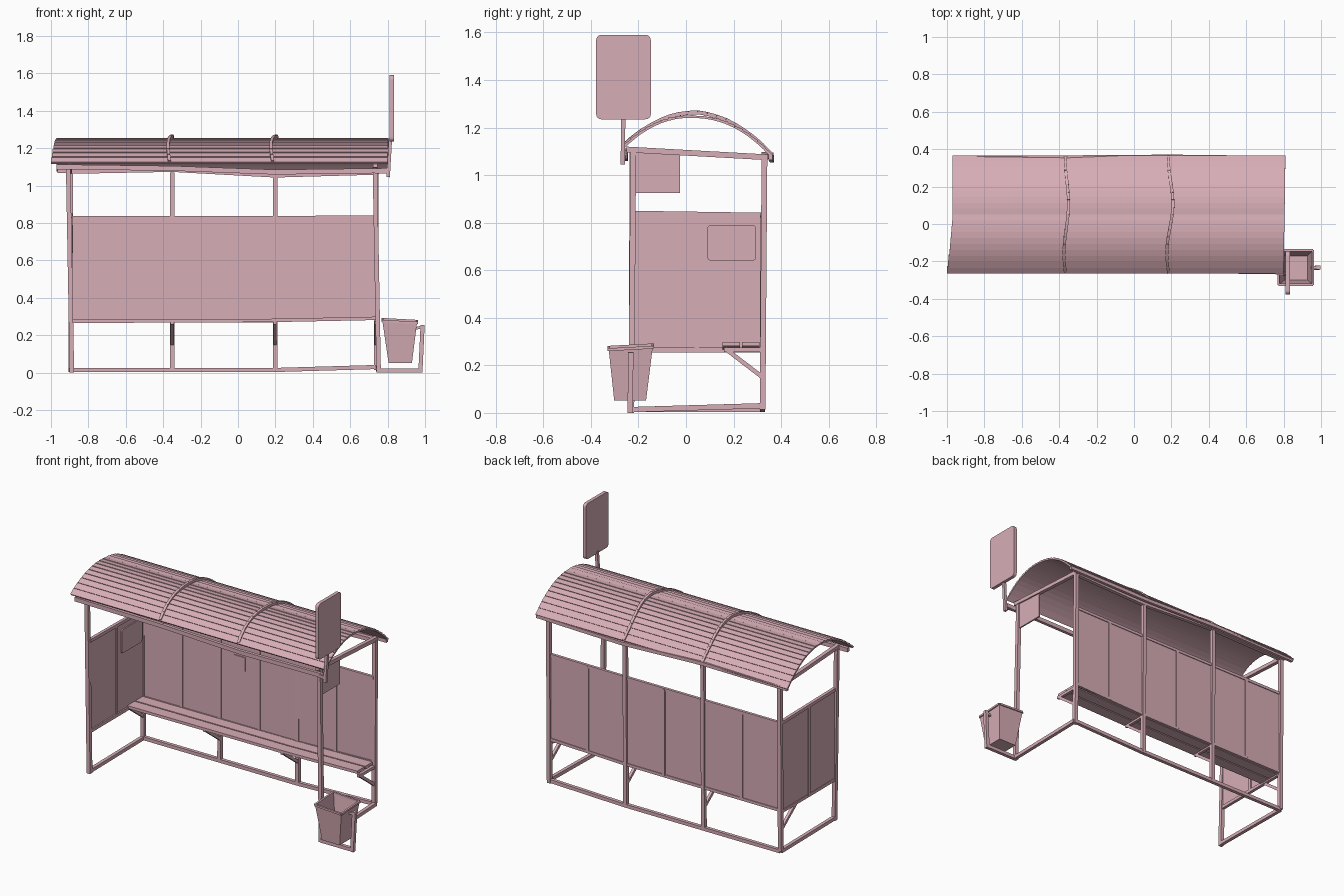
import bpy, bmesh, math
from mathutils import Vector

cube = bpy.data.objects.get("Cube")
if cube:
    bpy.data.objects.remove(cube, do_unlink=True)

pink = bpy.data.materials.new("dusty_pink")
pink.use_nodes = True
COLOUR = (0.68, 0.42, 0.47, 1)
pink.diffuse_color = COLOUR
pink.node_tree.nodes["Principled BSDF"].inputs["Base Color"].default_value = COLOUR


def finish(name, bm):
    bmesh.ops.recalc_face_normals(bm, faces=bm.faces)
    mesh = bpy.data.meshes.new(name)
    bm.to_mesh(mesh)
    bm.free()
    mesh.materials.append(pink)
    obj = bpy.data.objects.new(name, mesh)
    bpy.context.scene.collection.objects.link(obj)
    return obj


def hexa(bm, bottom, top):
    """Closed solid between two four-sided loops."""
    a = [bm.verts.new(p) for p in bottom]
    b = [bm.verts.new(p) for p in top]
    bm.faces.new(a)
    bm.faces.new(b)
    for i in range(4):
        j = (i + 1) % 4
        bm.faces.new((a[i], a[j], b[j], b[i]))


def add_bar(bm, start, end, w, h):
    """Rectangular bar; w and h are its two cross-section sizes."""
    a, b = Vector(start), Vector(end)
    d = (b - a).normalized()
    side = d.cross((0, 1, 0) if abs(d.z) > 0.9 else (0, 0, 1)).normalized() * w / 2
    up = side.cross(d).normalized() * h / 2
    ring = [side + up, up - side, -side - up, side - up]
    hexa(bm, [a + r for r in ring], [b + r for r in ring])


def bars(name, paths, w=0.024, h=None):
    bm = bmesh.new()
    for path in paths:
        for a, b in zip(path, path[1:]):
            add_bar(bm, a, b, w, h or w)
    return finish(name, bm)


def box(name, x0, x1, y0, y1, z0, z1):
    bm = bmesh.new()
    loop = [(x0, y0), (x1, y0), (x1, y1), (x0, y1)]
    hexa(bm, [(x, y, z0) for x, y in loop], [(x, y, z1) for x, y in loop])
    return finish(name, bm)


def rounded_plate(name, x, y0, y1, z0, z1, depth, r):
    """Upright plate across x with rounded corners."""
    bm = bmesh.new()
    corners = [(y1 - r, z1 - r), (y0 + r, z1 - r), (y0 + r, z0 + r), (y1 - r, z0 + r)]
    pts = []
    for q, (cy, cz) in enumerate(corners):
        for k in range(5):
            a = math.pi / 2 * (q + k / 4)
            pts.append((x, cy + r * math.cos(a), cz + r * math.sin(a)))
    face = bm.faces.new([bm.verts.new(p) for p in pts])
    out = bmesh.ops.extrude_face_region(bm, geom=[face])["geom"]
    bmesh.ops.translate(bm, vec=(depth, 0, 0),
                        verts=[v for v in out if isinstance(v, bmesh.types.BMVert)])
    return finish(name, bm)


# Posts and floor frame
POST_X = [-0.895, -0.352, 0.198, 0.738]
BACK = 0.322
bars("back_posts", [[(x, BACK, 0.015), (x, BACK + 0.008, 1.07)] for x in POST_X])
bars("front_left_post", [[(-0.888, -0.23, 0), (-0.908, -0.225, 1.1)]])
bars("front_right_post", [[(0.752, -0.23, 0), (0.732, -0.222, 1.1)]])
bars("floor_rails", [
    [(-0.888, -0.23, 0.014), (-0.895, BACK, 0.014), (0.198, BACK, 0.014), (0.745, BACK, 0.03)],
    [(0.752, -0.23, 0.014), (0.745, BACK, 0.03)]], 0.022)

# Top frame that carries the roof
bars("top_frame", [
    [(x, y, z) for x, z in zip(POST_X, (1.075, 1.085, 1.055, 1.07))] for y in (0.33,)] + [
    [(x, -0.25, 1.108), (x, 0.345, 1.075)] for x in (-0.9, 0.735)])
bars("front_eave", [[(-0.97, -0.253, 1.1), (-0.352, -0.253, 1.092),
                     (0.198, -0.253, 1.072), (0.8, -0.258, 1.08)]], 0.02, 0.026)
bars("back_eave", [[(-0.965, 0.352, 1.078), (-0.352, 0.358, 1.085),
                    (0.198, 0.362, 1.065), (0.805, 0.355, 1.075)]], 0.018, 0.022)


# Arched roof of overlapping planks
def arch(t, lift=0.0):
    """Point on the roof curve, t from -1 (front) to 1 (back)."""
    y = 0.05 + 0.31 * t
    z = 1.1 - 0.02 * t + 0.145 * (1 - abs(t) ** 2.2)
    return Vector((0, y, z + lift))


PLANKS = 20
bm = bmesh.new()
for i in range(PLANKS):
    t0, t1 = -1 + 2 * i / PLANKS, -1 + 2 * (i + 1) / PLANKS
    a, b = arch(t0), arch(t1)
    n = (b - a).cross((-1, 0, 0)).normalized()
    if n.z < 0:
        n = -n
    hi, lo = (0.008, 0.004) if t0 < 0 else (0.004, 0.008)
    profile = [a - n * 0.005, b - n * 0.005, b + n * lo, a + n * hi]
    left = -0.97 - 0.03 * max(0, -t0) ** 1.5
    right = 0.805 + 0.005 * t0
    hexa(bm, [p + Vector((left, 0, 0)) for p in profile],
         [p + Vector((right, 0, 0)) for p in profile])
finish("roof_planks", bm)


# Bent straps over the roof
def strap(name, x, sway):
    path = []
    for k in range(17):
        t = -1 + k / 8
        p = arch(t, 0.007 + 0.012 * max(0, 1 - abs(t) * 1.6))
        p.x = x + sway * math.sin(2.6 * (t + 0.35)) * (1 - t * t)
        path.append(p)
    bars(name, [path], 0.016)


strap("left_roof_strap", -0.367, 0.018)
strap("right_roof_strap", 0.185, 0.024)

# Back wall
box("back_wall_panels", -0.885, 0.728, 0.318, 0.326, 0.28, 0.83)
bars("back_wall_dividers", [[(x, BACK, 0.28), (x, BACK, 0.83)] for x in (-0.62, -0.072, 0.468)],
     0.02)
bars("back_wall_rails", [[(-0.89, BACK, 0.828), (0.198, BACK, 0.828), (0.735, BACK, 0.832)],
                         [(-0.89, BACK, 0.275), (0.198, BACK, 0.278), (0.735, BACK, 0.295)]], 0.018)
box("back_wall_notice", -0.25, -0.17, 0.312, 0.318, 0.63, 0.72)

# End wall on one side
box("end_wall_panels", -0.899, -0.891, -0.22, 0.315, 0.265, 0.835)
bars("end_wall_frame", [[(-0.895, -0.22, 0.84), (-0.895, 0.32, 0.832)],
                        [(-0.892, -0.22, 0.265), (-0.892, 0.32, 0.265)],
                        [(-0.895, 0.045, 0.265), (-0.895, 0.045, 0.835)]], 0.02)
rounded_plate("end_wall_poster", -0.891, 0.09, 0.295, 0.64, 0.79, 0.008, 0.015)

# Bench on angled brackets
for i, y in enumerate((0.155, 0.236)):
    bars("bench_slat_%d" % (i + 1), [[(-0.89, y + 0.036, 0.274), (0.198, y + 0.036, 0.279),
                                      (0.735, y + 0.036, 0.29)]], 0.073, 0.018)
bars("bench_brackets", [p for x in POST_X for p in (
    [(x, 0.165, 0.27), (x, BACK, 0.15)], [(x, 0.16, 0.266), (x, BACK, 0.266)])], 0.018)

# Side plate and raised stop sign
box("side_plate", 0.728, 0.738, -0.222, -0.025, 0.925, 1.1)
bars("sign_pole", [[(0.803, -0.266, 1.045), (0.815, -0.264, 1.25)]], 0.018)
bars("sign_arm", [[(0.735, -0.255, 1.075), (0.805, -0.266, 1.075)]], 0.02)
sign = rounded_plate("stop_sign", 0.811, -0.378, -0.148, 1.235, 1.59, 0.022, 0.022)

# Litter bin, open at the top, with its stand
bm = bmesh.new()
top = [(0.772, -0.325, 0.276), (0.957, -0.325, 0.266), (0.957, -0.14, 0.276), (0.772, -0.14, 0.286)]
base = [(0.805, -0.302, 0.052), (0.93, -0.302, 0.052), (0.93, -0.168, 0.052), (0.805, -0.168, 0.052)]
hexa(bm, base, top)
bm.faces.ensure_lookup_table()
bmesh.ops.recalc_face_normals(bm, faces=bm.faces)
bmesh.ops.delete(bm, geom=[bm.faces[1]], context='FACES_ONLY')
litter_bin = finish("litter_bin", bm)
shell = litter_bin.modifiers.new("wall", 'SOLIDIFY')
shell.thickness = 0.006
bars("bin_rim", [top + top[:1]], 0.012)
bars("bin_stand", [[(0.75, -0.235, 0.012), (0.985, -0.235, 0.012)],
                   [(0.975, -0.235, 0), (0.987, -0.232, 0.255)]], 0.022)
bars("bin_hook", [[(0.945, -0.233, 0.235), (0.987, -0.232, 0.245)]], 0.014)
